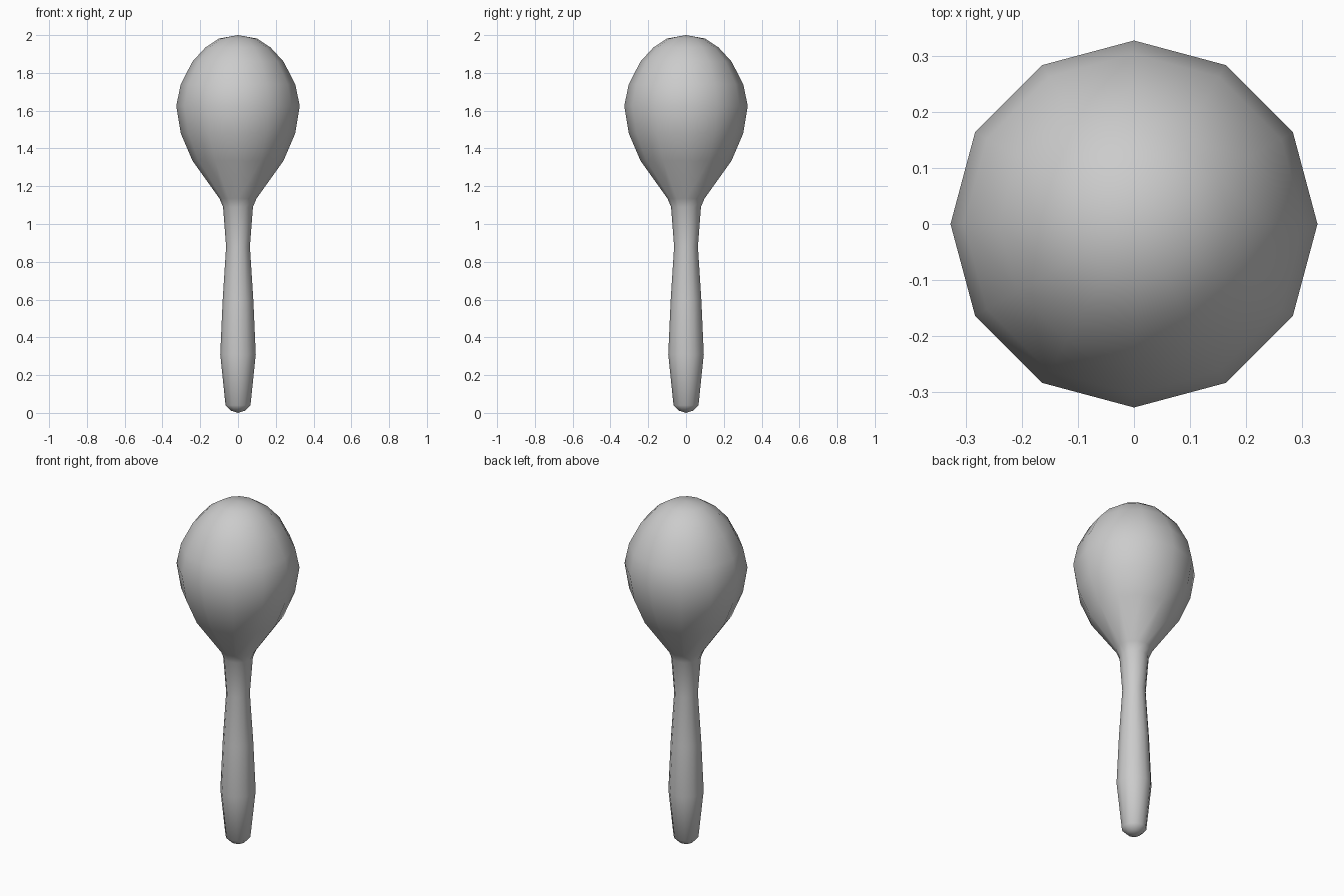
import bpy, bmesh
from math import cos, sin, tau

if "Cube" in bpy.data.objects:
    bpy.data.objects.remove(bpy.data.objects["Cube"])

SIDES = 12

# Outline (radius, height) from the handle tip to the top of the head
PROFILE = [
    (0.038, 0.012), (0.066, 0.04), (0.094, 0.31), (0.081, 0.60),
    (0.063, 0.88), (0.079, 1.09), (0.098, 1.135), (0.241, 1.335),
    (0.303, 1.48), (0.327, 1.625), (0.303, 1.74), (0.241, 1.86),
    (0.172, 1.935), (0.100, 1.982),
]


def lathe(name, profile, bottom, top):
    """Revolve a profile round z, closing both ends to a point."""
    bm = bmesh.new()
    rings = [[bm.verts.new((r * cos(tau * i / SIDES), r * sin(tau * i / SIDES), z))
              for i in range(SIDES)] for r, z in profile]
    low, high = bm.verts.new((0, 0, bottom)), bm.verts.new((0, 0, top))
    for i in range(SIDES):
        j = (i + 1) % SIDES
        for a, b in zip(rings, rings[1:]):
            bm.faces.new((a[i], a[j], b[j], b[i]))
        bm.faces.new((low, rings[0][j], rings[0][i]))
        bm.faces.new((high, rings[-1][i], rings[-1][j]))
    for f in bm.faces:
        f.smooth = True
    mesh = bpy.data.meshes.new(name)
    bm.to_mesh(mesh)
    bm.free()
    obj = bpy.data.objects.new(name, mesh)
    bpy.context.collection.objects.link(obj)
    return obj


# Maraca: handle flowing into the egg-shaped head
lathe("maraca", PROFILE, 0.0, 2.0)
